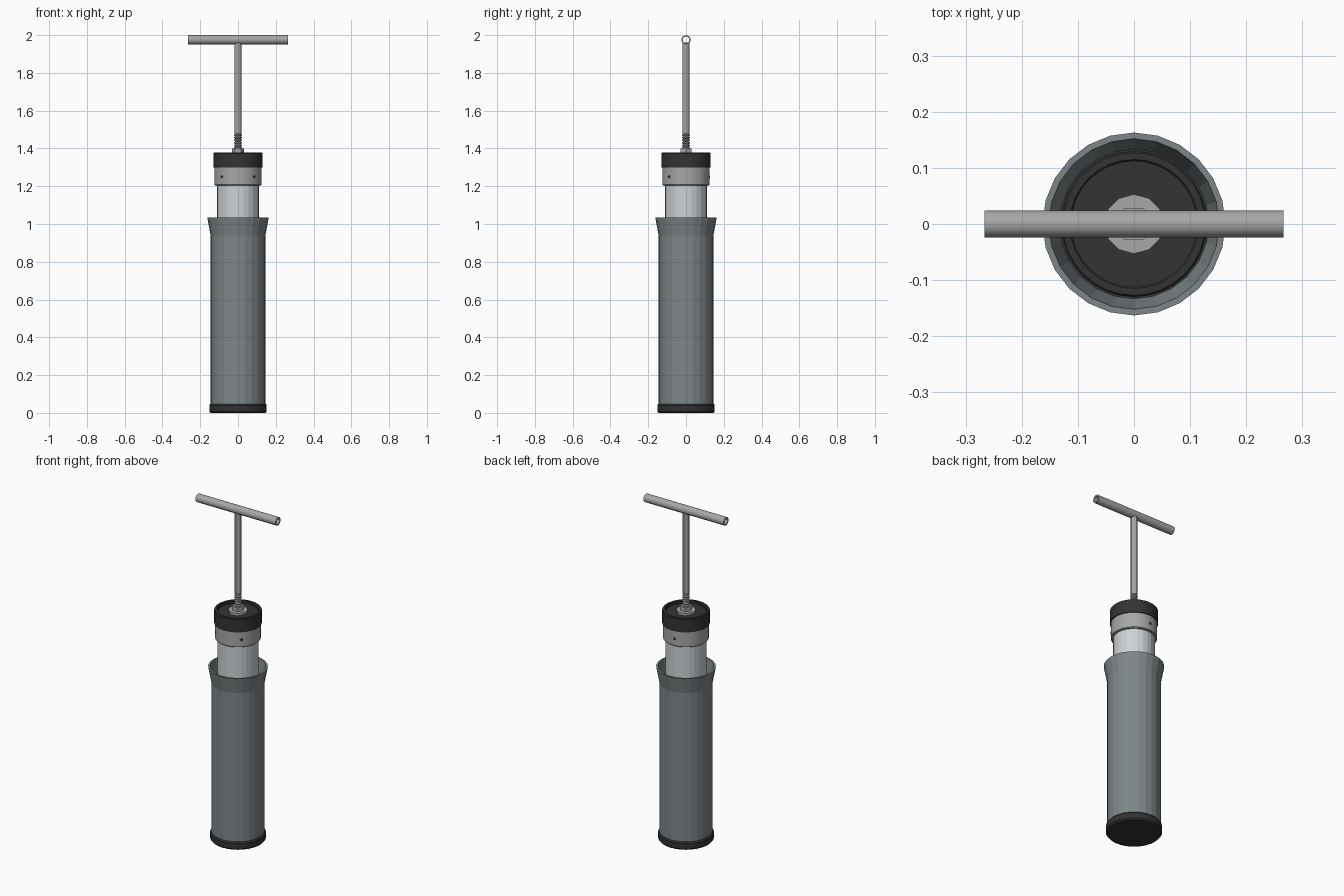
import bpy, bmesh, math
from mathutils import Matrix

if "Cube" in bpy.data.objects:
    bpy.data.objects.remove(bpy.data.objects["Cube"], do_unlink=True)


def material(name, r, g, b):
    m = bpy.data.materials.new(name)
    m.use_nodes = True
    m.diffuse_color = (r, g, b, 1)
    bsdf = next(n for n in m.node_tree.nodes if n.type == 'BSDF_PRINCIPLED')
    bsdf.inputs["Base Color"].default_value = (r, g, b, 1)
    return m


slate = material("slate grey", 0.21, 0.24, 0.25)
silver = material("pale silver", 0.6, 0.65, 0.67)
steel = material("steel grey", 0.38, 0.39, 0.39)
rubber = material("black rubber", 0.033, 0.033, 0.033)


def lathe(name, profile, mat, sides=24, smooth=True, matrix=None, loop=False):
    """Revolve (radius, height) points around z; ends are capped unless looped."""
    bm = bmesh.new()
    rings = []
    for r, z in profile:
        rings.append([bm.verts.new((r * math.cos(2 * math.pi * i / sides),
                                    r * math.sin(2 * math.pi * i / sides), z))
                      for i in range(sides)])
    pairs = list(zip(rings, rings[1:]))
    if loop:
        pairs.append((rings[-1], rings[0]))
    else:
        bm.faces.new(rings[0])
        bm.faces.new(rings[-1])
    for a, b in pairs:
        for i in range(sides):
            j = (i + 1) % sides
            bm.faces.new((a[i], a[j], b[j], b[i]))
    bmesh.ops.recalc_face_normals(bm, faces=bm.faces)
    if matrix:
        bm.transform(matrix)
    mesh = bpy.data.meshes.new(name)
    bm.to_mesh(mesh)
    bm.free()
    mesh.materials.append(mat)
    ob = bpy.data.objects.new(name, mesh)
    bpy.context.collection.objects.link(ob)
    if smooth:
        bpy.ops.object.select_all(action='DESELECT')
        ob.select_set(True)
        bpy.context.view_layer.objects.active = ob
        bpy.ops.object.shade_smooth_by_angle(angle=math.radians(30))
    return ob


# Flared outer sleeve, open at the top
lathe("outer_sleeve", [(0.145, 0.03), (0.145, 0.94), (0.163, 1.035),
                       (0.152, 1.035), (0.133, 0.94), (0.133, 0.03)],
      slate, smooth=False, loop=True)

# Rubber foot
lathe("base_cap", [(0.145, 0), (0.152, 0.008), (0.152, 0.04), (0.146, 0.048)],
      rubber, sides=32)

# Inner barrel and its collar
lathe("inner_barrel", [(0.112, 0.045), (0.112, 1.25)], silver, smooth=False)
lathe("collar", [(0.121, 1.205), (0.125, 1.209), (0.125, 1.302)],
      steel, sides=32)

# Collar screws
for n, az in enumerate((95, 226, 314)):
    place = (Matrix.Rotation(math.radians(az), 4, 'Z')
             @ Matrix.Translation((0.12, 0, 1.25))
             @ Matrix.Rotation(math.pi / 2, 4, 'Y'))
    lathe(f"collar_screw_{n + 1}", [(0.008, 0), (0.008, 0.007)], rubber,
          sides=8, matrix=place)

# Top cap with a recessed face
lathe("top_cap", [(0.13, 1.298), (0.13, 1.374), (0.127, 1.378),
                  (0.115, 1.378), (0.112, 1.374), (0.112, 1.362)],
      rubber, sides=32)

# Washer and hexagonal nut
lathe("washer", [(0.053, 1.358), (0.053, 1.376)], steel, sides=12, smooth=False)
lathe("nut", [(0.033, 1.372), (0.033, 1.4)], steel, sides=6, smooth=False)

# Threaded end of the rod
thread = []
pitch = 0.014
for k in range(6):
    z = 1.395 + k * pitch
    thread += [(0.015, z), (0.02, z + 0.004), (0.02, z + 0.009)]
thread.append((0.015, 1.395 + 6 * pitch))
lathe("rod_thread", thread, steel, sides=12)

# Pull rod and hollow T handle
lathe("pull_rod", [(0.0185, 1.478), (0.0185, 1.96)], steel, sides=12)
half = 0.266
lathe("handle_tube", [(0.0245, -half), (0.0245, half), (0.017, half), (0.017, -half)],
      steel, sides=16, loop=True,
      matrix=Matrix.Translation((0, 0, 1.9755)) @ Matrix.Rotation(math.pi / 2, 4, 'Y'))
